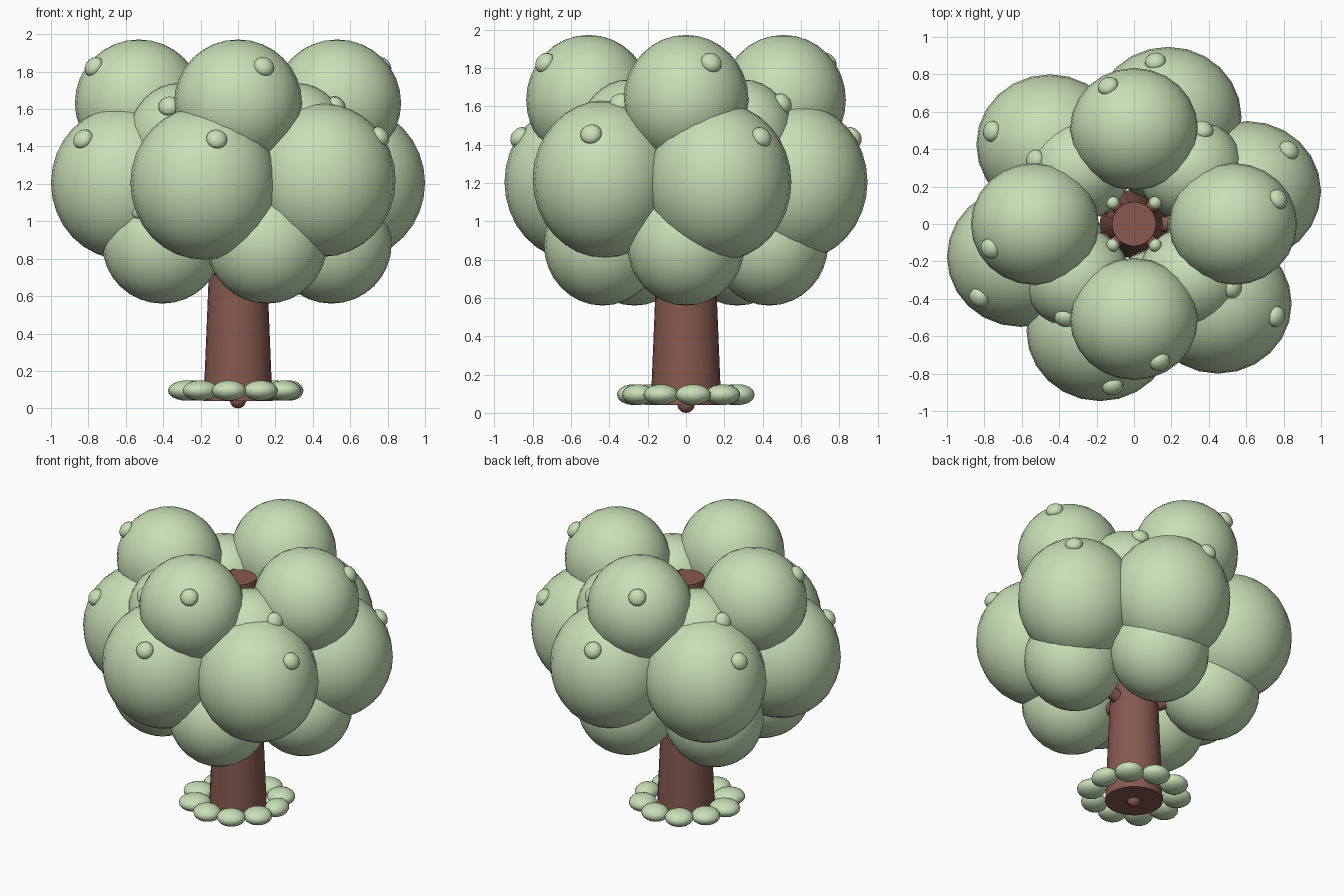
import bpy
from math import sin, cos, radians, atan2, degrees
from mathutils import Vector

if "Cube" in bpy.data.objects:
    bpy.data.objects.remove(bpy.data.objects["Cube"])


def material(name, rgb):
    m = bpy.data.materials.new(name)
    m.diffuse_color = (*rgb, 1)
    m.use_nodes = True
    m.node_tree.nodes["Principled BSDF"].inputs["Base Color"].default_value = m.diffuse_color
    return m


LEAF = material("leaf_green", (0.58, 0.74, 0.47))
BARK = material("bark_brown", (0.24, 0.10, 0.08))


def finish(name, mat):
    o = bpy.context.object
    o.name = name
    o.data.materials.append(mat)
    bpy.ops.object.shade_smooth_by_angle(angle=radians(40))
    return o


def ball(name, loc, size, mat=LEAF, rot=0, seg=24, rings=16):
    bpy.ops.mesh.primitive_uv_sphere_add(segments=seg, ring_count=rings,
                                         location=loc, rotation=(0, 0, rot))
    bpy.context.object.scale = size
    return finish(name, mat)


def rod(name, a, b, r1, r2, verts=10):
    a, b = Vector(a), Vector(b)
    d = b - a
    bpy.ops.mesh.primitive_cone_add(vertices=verts, radius1=r1, radius2=r2,
                                    depth=d.length, location=(a + b) / 2,
                                    rotation=d.to_track_quat('Z', 'Y').to_euler())
    return finish(name, BARK)


def leaf_ball(name, loc, size):
    """Foliage ball with a small bud, turned 30 degrees from its outward direction."""
    ball(name, loc, size)
    a = atan2(loc[1], loc[0]) + radians(30)
    d = Vector((0.81 * cos(a), 0.81 * sin(a), 0.57))
    bud = ball(name + "_bud", [loc[i] + d[i] * size[i] for i in range(3)],
               (0.057, 0.057, 0.042), seg=14, rings=10)
    bud.rotation_euler = d.to_track_quat('Z', 'Y').to_euler()


# trunk and the root tip below it
rod("trunk", (0, 0, 0.04), (0, 0, 1.65), 0.184, 0.118, 24)
ball("root_tip", (0, 0, 0.045), (0.045, 0.045, 0.045), BARK, seg=14, rings=10)

# lower foliage: five balls carried on branches
for k in range(5):
    a = radians(72 * k)
    p = (0.5 * cos(a), 0.457 * sin(a), 0.88)
    leaf_ball(f"lower_foliage_{k}", p, (0.322, 0.307, 0.32))
    rod(f"lower_branch_{k}", (0, 0, 0.7), p, 0.05, 0.03)

# middle foliage: six large balls, opposite pairs
for k, (x, y, z) in enumerate([(0.607, 0.175, 1.205), (0.182, 0.572, 1.205),
                               (0.45, -0.425, 1.22)]):
    for s in (1, -1):
        leaf_ball(f"middle_foliage_{k}_{'a' if s > 0 else 'b'}",
                  (s * x, s * y, z), (0.393, 0.375, 0.41))

# inner foliage, with upper twigs and their leaf tips
for k in range(4):
    a = radians(45 + 90 * k)
    c, s = cos(a), sin(a)
    leaf_ball(f"inner_foliage_{k}", (0.43 * c, 0.41 * s, 1.45), (0.285, 0.275, 0.29))
    rod(f"upper_twig_{k}", (0.05 * c, 0.05 * s, 1.56), (0.155 * c, 0.155 * s, 1.595), 0.03, 0.03)
    ball(f"twig_leaf_{k}", (0.16 * c, 0.16 * s, 1.595), (0.036, 0.036, 0.036), seg=12, rings=8)

# top foliage: four balls
for k in range(4):
    a = radians(90 * k)
    leaf_ball(f"top_foliage_{k}", (0.53 * cos(a), 0.508 * sin(a), 1.633),
              (0.342, 0.326, 0.339))

# ring of flattened tufts around the trunk base
sizes = [0.075, 0.09, 0.085, 0.09, 0.092, 0.1, 0.103, 0.087, 0.082, 0.092]
for k, r in enumerate(sizes):
    a = radians(8 + 36 * k)
    ball(f"base_tuft_{k}", (0.277 * cos(a), 0.277 * sin(a), 0.095),
         (r, 0.092, 0.054), rot=a, seg=18, rings=12)
